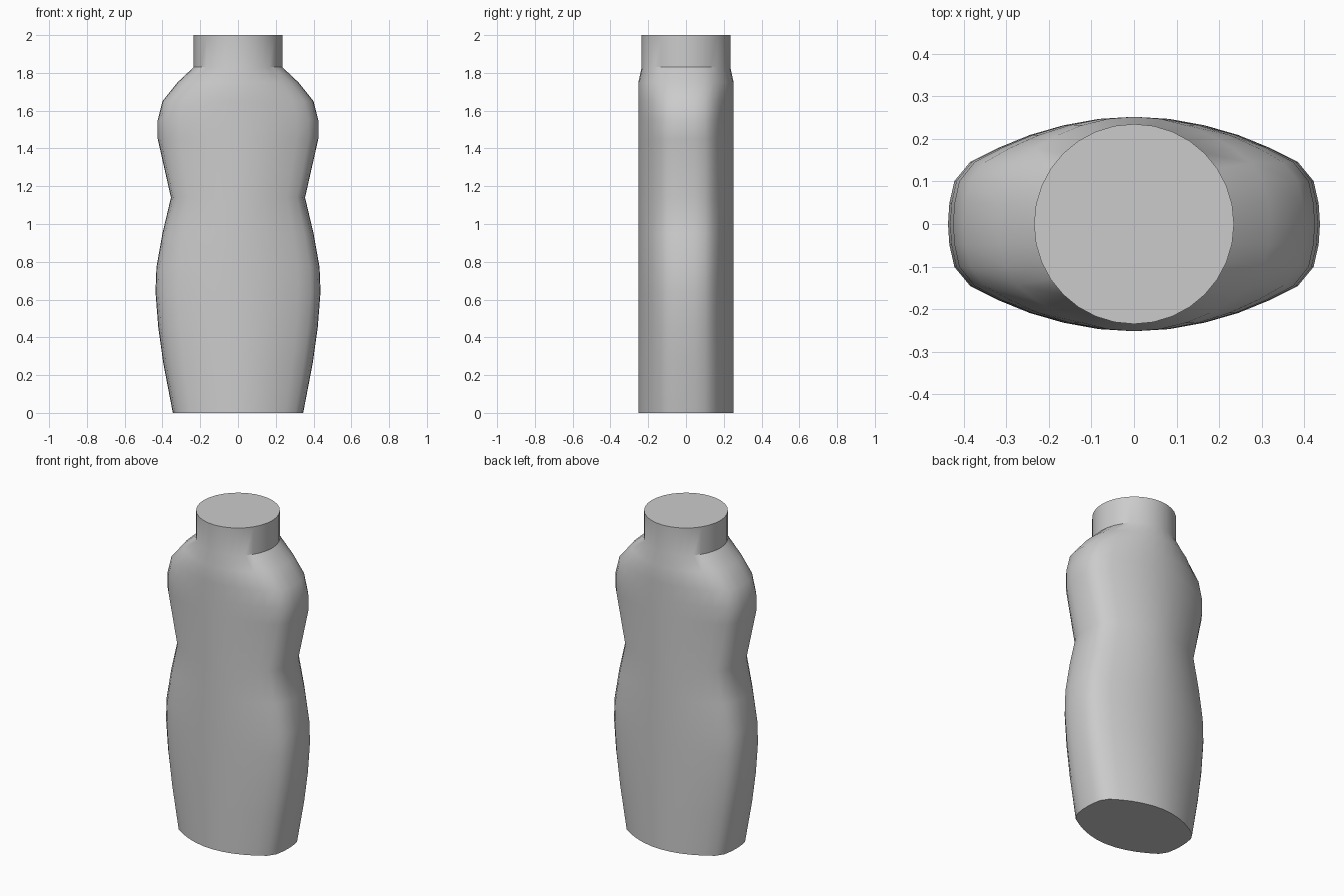
import bpy, bmesh, math

cube = bpy.data.objects.get("Cube")
if cube:
    bpy.data.objects.remove(cube, do_unlink=True)

grey = bpy.data.materials.new("plain grey")
grey.use_nodes = True
colour = (0.6, 0.6, 0.6, 1)
grey.diffuse_color = colour
grey.node_tree.nodes["Principled BSDF"].inputs["Base Color"].default_value = colour

# Quarter of the lens-shaped section, as fractions of half width and half depth
LENS = [(0, 1), (.19, .98), (.38, .92), (.56, .83), (.73, .71),
        (.88, .58), (.966, .4), (.993, .19), (1, 0)]

# Rings up the bottle: height, half width, half depth, roundness
RINGS = [(0, .345, .252, 0), (.26, .395, .252, 0), (.45, .422, .252, 0),
         (.64, .437, .252, 0), (.77, .432, .252, 0), (.95, .4, .252, 0),
         (1.14, .355, .252, 0), (1.45, .425, .252, 0), (1.55, .425, .252, 0),
         (1.65, .4, .252, .1), (1.75, .32, .252, .4),
         (1.83, .235, .235, 1), (2, .235, .235, 1)]


def section(half_width, half_depth, roundness):
    """Closed outline blended between the lens and an ellipse."""
    quarter = []
    for i, (lx, ly) in enumerate(LENS):
        a = math.pi / 2 * i / (len(LENS) - 1)
        x = lx + (math.sin(a) - lx) * roundness
        y = ly + (math.cos(a) - ly) * roundness
        quarter.append((x * half_width, y * half_depth))
    right = quarter + [(x, -y) for x, y in quarter[-2::-1]]
    outline = right + [(-x, y) for x, y in right[-2:0:-1]]
    return outline[::-1]  # counter-clockwise from above


# Bottle body, shoulder and neck lofted in one skin
bm = bmesh.new()
loops = [[bm.verts.new((x, y, z)) for x, y in section(w, d, r)]
         for z, w, d, r in RINGS]
for low, high in zip(loops, loops[1:]):
    n = len(low)
    for i in range(n):
        j = (i + 1) % n
        bm.faces.new((low[i], low[j], high[j], high[i]))
bm.faces.new(loops[0][::-1])
bm.faces.new(loops[-1])
bmesh.ops.recalc_face_normals(bm, faces=bm.faces)

mesh = bpy.data.meshes.new("bottle")
bm.to_mesh(mesh)
bm.free()
mesh.materials.append(grey)
bottle = bpy.data.objects.new("bottle", mesh)
bpy.context.collection.objects.link(bottle)

bpy.ops.object.select_all(action='DESELECT')
bottle.select_set(True)
bpy.context.view_layer.objects.active = bottle
bpy.ops.object.shade_smooth_by_angle(angle=math.radians(30))
